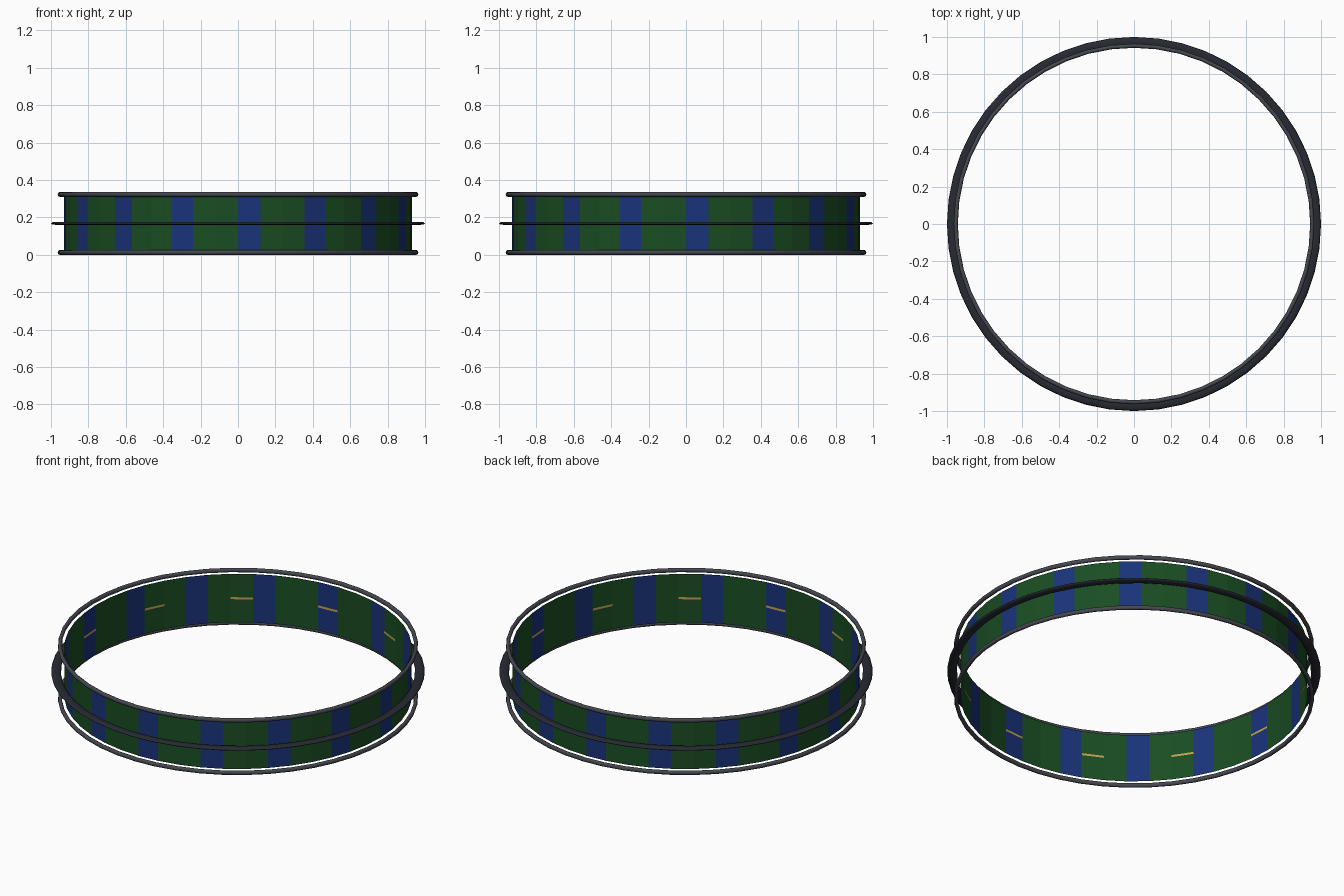
import bpy, bmesh
from math import sin, cos, pi, radians

if "Cube" in bpy.data.objects:
    bpy.data.objects.remove(bpy.data.objects["Cube"])

SEG = 48                 # facets around the hoop
STEP = 2 * pi / SEG


def material(name, rgb):
    m = bpy.data.materials.new(name)
    m.diffuse_color = (*rgb, 1)
    m.use_nodes = True
    m.node_tree.nodes["Principled BSDF"].inputs["Base Color"].default_value = m.diffuse_color
    return m


def finish(name, bm, mats):
    me = bpy.data.meshes.new(name)
    bm.to_mesh(me)
    bm.free()
    for m in mats:
        me.materials.append(m)
    ob = bpy.data.objects.new(name, me)
    bpy.context.collection.objects.link(ob)
    return ob


def ring(name, radius, z, half_width, half_height, mat, sides=8):
    """Hoop with an elliptical cross-section swept round the z axis."""
    bm = bmesh.new()
    loops = []
    for i in range(SEG):
        a = i * STEP
        loop = []
        for j in range(sides):
            t = 2 * pi * j / sides
            r = radius + half_width * cos(t)
            loop.append(bm.verts.new((r * cos(a), r * sin(a), z + half_height * sin(t))))
        loops.append(loop)
    for i in range(SEG):
        p, q = loops[i], loops[(i + 1) % SEG]
        for j in range(sides):
            k = (j + 1) % sides
            bm.faces.new((p[j], q[j], q[k], p[k]))
    ob = finish(name, bm, [mat])
    ob.data.polygons.foreach_set("use_smooth", [True] * len(ob.data.polygons))
    return ob


def wall(name, r, z0, z1, facets, mats, pick, inward=False):
    """Thin wall made of the chosen facets of a cylinder."""
    bm = bmesh.new()
    for i in facets:
        a, b = i * STEP, (i + 1) * STEP
        if inward:
            a, b = b, a
        f = bm.faces.new([bm.verts.new((r * cos(t), r * sin(t), z))
                          for t, z in ((a, z0), (b, z0), (b, z1), (a, z1))])
        f.material_index = pick(i)
    bmesh.ops.remove_doubles(bm, verts=bm.verts, dist=1e-5)
    return finish(name, bm, mats)


green = material("green", (0.010, 0.074, 0.016))
blue = material("blue", (0.010, 0.033, 0.195))
gold = material("gold", (0.56, 0.36, 0.075))
dark = material("dark", (0.020, 0.023, 0.032))
grey = material("dark_grey", (0.060, 0.065, 0.080))

# Striped band: one blue facet then two green
wall("striped_band", 0.93, 0.025, 0.311, range(SEG), [green, blue],
     lambda i: 1 if i % 3 == 0 else 0)

# Gold dashes on the inside of the band, every fourth facet
wall("gold_dashes", 0.928, 0.162, 0.174, range(0, SEG, 4), [gold],
     lambda i: 0, inward=True)

# Rims above and below, and the flat hoop round the middle
ring("bottom_rim", 0.953, 0.013, 0.011, 0.013, grey)
ring("top_rim", 0.953, 0.323, 0.011, 0.013, grey)
ring("middle_hoop", 0.974, 0.168, 0.026, 0.008, dark)
